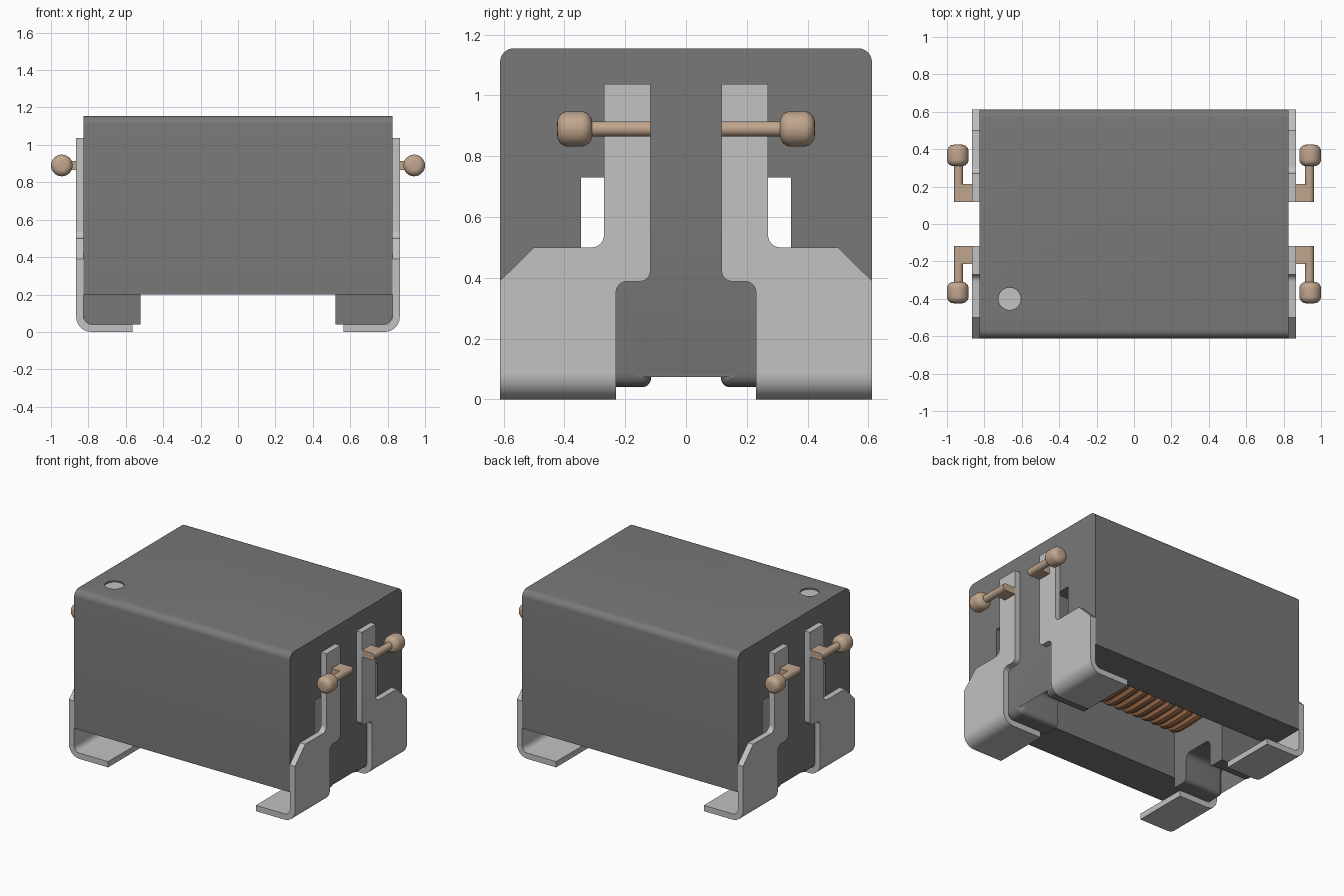
import bpy, bmesh, math
from mathutils import Vector, Matrix

if "Cube" in bpy.data.objects:
    bpy.data.objects.remove(bpy.data.objects["Cube"], do_unlink=True)


def material(name, rgb):
    m = bpy.data.materials.new(name)
    m.use_nodes = True
    m.diffuse_color = (*rgb, 1)
    bsdf = m.node_tree.nodes["Principled BSDF"]
    bsdf.inputs["Base Color"].default_value = (*rgb, 1)
    bsdf.inputs["Roughness"].default_value = 0.6
    return m


GREY = material("dark grey ferrite", (0.19, 0.19, 0.19))
METAL = material("light grey metal", (0.54, 0.54, 0.54))
TAN = material("tan wire end", (0.53, 0.38, 0.27))
COPPER = material("copper winding", (0.48, 0.22, 0.10))


def rounded(points, steps=6):
    """Polygon from (u, v, radius) corners, with each corner filleted."""
    out, n = [], len(points)
    for i, (u, v, r) in enumerate(points):
        p = Vector((u, v))
        if r == 0:
            out.append(p)
            continue
        a = (Vector(points[i - 1][:2]) - p).normalized()
        b = (Vector(points[(i + 1) % n][:2]) - p).normalized()
        half = a.angle(b) / 2
        c = p + (a + b).normalized() * (r / math.sin(half))
        d0 = p + a * (r / math.tan(half)) - c
        d1 = p + b * (r / math.tan(half)) - c
        turn = d0.angle(d1)
        for k in range(steps + 1):
            t = k / steps
            out.append(c + (d0 * math.sin((1 - t) * turn) + d1 * math.sin(t * turn)) / math.sin(turn))
    return out


def prism(bm, points, axis, lo, hi):
    """Extrude a profile along x (profile in y, z) or along y (profile in x, z)."""
    def place(p, w):
        return (w, p.x, p.y) if axis == "x" else (p.x, w, p.y)
    face = bm.faces.new([bm.verts.new(place(p, lo)) for p in rounded(points)])
    ext = bmesh.ops.extrude_face_region(bm, geom=[face])["geom"]
    shift = Vector((hi - lo, 0, 0) if axis == "x" else (0, hi - lo, 0))
    bmesh.ops.translate(bm, vec=shift, verts=[g for g in ext if isinstance(g, bmesh.types.BMVert)])


def box(bm, lo, hi):
    size = [h - l for l, h in zip(lo, hi)]
    mid = [(h + l) / 2 for l, h in zip(lo, hi)]
    bmesh.ops.create_cube(bm, size=1, matrix=Matrix.Translation(mid) @ Matrix.Diagonal((*size, 1)))


def rod(bm, x, z, y0, y1, r, round_by=0):
    """Cylinder along y, with optional rounded rims."""
    part = bmesh.new()
    bmesh.ops.create_cone(part, cap_ends=True, segments=32, radius1=r, radius2=r, depth=y1 - y0)
    if round_by:
        rim = [e for e in part.edges if abs(e.verts[0].co.z - e.verts[1].co.z) < 1e-5]
        bmesh.ops.bevel(part, geom=rim, offset=round_by, segments=6, profile=0.5, affect="EDGES")
    part.transform(Matrix.Translation((x, (y0 + y1) / 2, z)) @ Matrix.Rotation(math.pi / 2, 4, "X"))
    tmp = bpy.data.meshes.new("part")
    part.to_mesh(tmp)
    part.free()
    bm.from_mesh(tmp)
    bpy.data.meshes.remove(tmp)


def smooth(ob):
    bpy.ops.object.select_all(action="DESELECT")
    ob.select_set(True)
    bpy.context.view_layer.objects.active = ob
    bpy.ops.object.shade_smooth_by_angle(angle=math.radians(35))


def finish(name, bm, mat, sx=1, sy=1):
    bm.transform(Matrix.Diagonal((sx, sy, 1, 1)))
    bmesh.ops.recalc_face_normals(bm, faces=bm.faces[:])
    me = bpy.data.meshes.new(name)
    bm.to_mesh(me)
    bm.free()
    me.materials.append(mat)
    ob = bpy.data.objects.new(name, me)
    bpy.context.collection.objects.link(ob)
    smooth(ob)
    return ob


# Case: rounded on top, with a channel open at the bottom and both ends
bm = bmesh.new()
prism(bm, [(-.612, .2, 0), (-.345, .2, 0), (-.345, .73, 0), (.345, .73, 0), (.345, .2, 0),
           (.612, .2, 0), (.612, 1.155, .045), (-.612, 1.155, .045)], "x", -.825, .825)
case = finish("case", bm, GREY)

# Orientation mark: a shallow round recess with a light disc at its floor
MARK = Matrix.Translation((-.665, -.4, 1.155))
bm = bmesh.new()
bmesh.ops.create_cone(bm, cap_ends=True, segments=40, radius1=.06, radius2=.06, depth=.03, matrix=MARK)
cutter = finish("mark_cutter", bm, GREY)
cutter.hide_render = True
mod = case.modifiers.new("mark recess", "BOOLEAN")
mod.operation, mod.solver, mod.object = "DIFFERENCE", "EXACT", cutter
bpy.context.view_layer.objects.active = case
bpy.ops.object.modifier_apply(modifier=mod.name)
bpy.data.objects.remove(cutter, do_unlink=True)
smooth(case)
bm = bmesh.new()
bmesh.ops.create_cone(bm, cap_ends=True, segments=40, radius1=.0595, radius2=.0595, depth=.006,
                      matrix=Matrix.Translation((0, 0, -.012)) @ MARK)
finish("orientation_mark", bm, METAL)

# Core bar carrying the winding
bm = bmesh.new()
box(bm, (-.53, -.15, .43), (.53, .15, .65))
finish("core_bar", bm, GREY)

# Winding: one helix with a rounded rectangular cross-section
TURNS, PER = 13, 32
curve = bpy.data.curves.new("winding", "CURVE")
curve.dimensions = "3D"
curve.bevel_depth = .038
curve.bevel_resolution = 3
spline = curve.splines.new("POLY")
spline.points.add(TURNS * PER)
for i, pt in enumerate(spline.points):
    a = 2 * math.pi * i / PER + math.pi / 2
    c, s = math.cos(a), math.sin(a)
    y = .185 * math.copysign(abs(c) ** .5, c)
    z = .54 + .14 * math.copysign(abs(s) ** .5, s)
    pt.co = (-.48 + .96 * i / (TURNS * PER), y, z, 1)
curve.materials.append(COPPER)
winding = bpy.data.objects.new("winding", curve)
bpy.context.collection.objects.link(winding)
bpy.ops.object.select_all(action="DESELECT")
winding.select_set(True)
bpy.context.view_layer.objects.active = winding
bpy.ops.object.convert(target="MESH")
smooth(bpy.context.view_layer.objects.active)

for sx, side in ((1, "left"), (-1, "right")):
    # Core flange: end block with a notched foot and softened outer rim
    bm = bmesh.new()
    prism(bm, [(-.23, .04, 0), (-.115, .04, .03), (-.115, .235, .04), (.115, .235, .04),
               (.115, .04, .03), (.23, .04, 0), (.23, .73, 0), (-.23, .73, 0)], "x", .52, .825)
    rim = [e for e in bm.edges if all(v.co.x > .82 and v.co.z < .3 for v in e.verts)]
    bmesh.ops.bevel(bm, geom=rim, offset=.045, segments=5, profile=0.5, affect="EDGES")
    finish("core_flange_" + side, bm, GREY, sx)

    for sy, end in ((1, "back"), (-1, "front")):
        # Terminal: stepped upright plate plus a foot folded inward
        bm = bmesh.new()
        prism(bm, [(.23, .085, 0), (.612, .085, 0), (.612, .39, 0), (.5, .5, 0), (.27, .5, .04),
                   (.27, 1.037, 0), (.117, 1.037, 0), (.117, .388, .035), (.23, .388, .035)],
              "x", .825, .865)
        prism(bm, [(.565, 0, 0), (.865, 0, .08), (.865, .085, 0), (.825, .085, 0),
                   (.825, .04, .04), (.565, .04, 0)], "y", .23, .612)
        finish(f"terminal_{end}_{side}", bm, METAL, sx, sy)

        # Wire end: square tab, thin rod and rounded bead
        bm = bmesh.new()
        box(bm, (.86, .118, .866), (.94, .215, .914))
        rod(bm, .938, .89, .117, .33, .025)
        rod(bm, .942, .89, .309, .424, .058, .036)
        finish(f"wire_end_{end}_{side}", bm, TAN, sx, sy)
